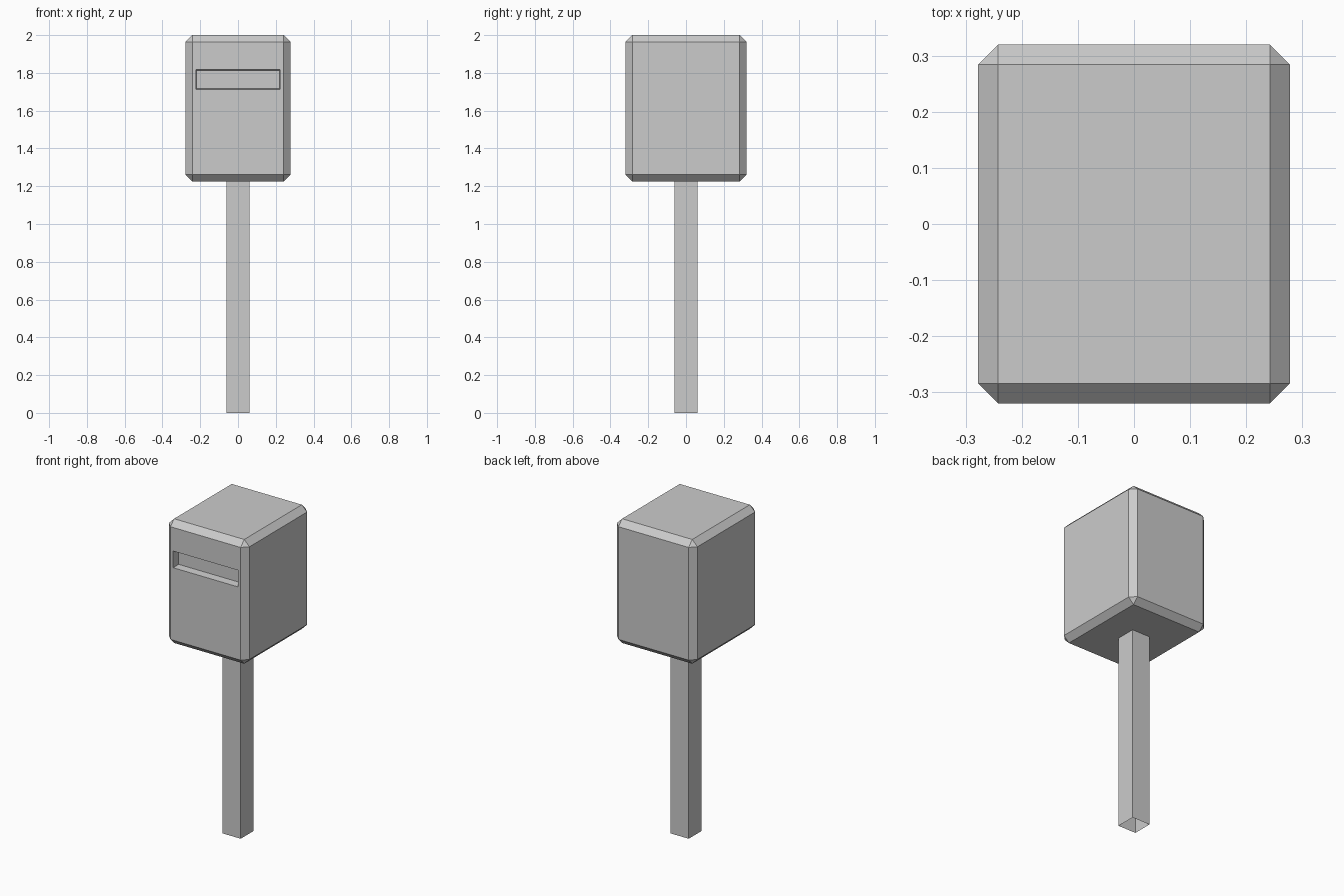
import bpy, bmesh
from mathutils import Matrix, Vector

if "Cube" in bpy.data.objects:
    bpy.data.objects.remove(bpy.data.objects["Cube"])


def box(name, lo, hi, bevel=0.0, back_inset=0.0, drop_bottom=False):
    """Box between two corners, optionally chamfered, tapered towards +y or open below."""
    lo, hi = Vector(lo), Vector(hi)
    bm = bmesh.new()
    bmesh.ops.create_cube(bm, size=1.0, matrix=Matrix.Translation((lo + hi) / 2)
                          @ Matrix.Diagonal((*(hi - lo), 1.0)))
    mid = (lo + hi) / 2
    for v in bm.verts:
        if back_inset and v.co.y > mid.y:
            v.co.x -= back_inset if v.co.x > mid.x else -back_inset
            v.co.z -= back_inset if v.co.z > mid.z else -back_inset
    if bevel:
        bmesh.ops.bevel(bm, geom=bm.edges[:], offset=bevel, segments=1,
                        affect='EDGES', offset_type='OFFSET')
    bm.normal_update()
    if drop_bottom:
        bmesh.ops.delete(bm, geom=[f for f in bm.faces if f.normal.z < -0.9],
                         context='FACES_ONLY')
    mesh = bpy.data.meshes.new(name)
    bm.to_mesh(mesh)
    bm.free()
    obj = bpy.data.objects.new(name, mesh)
    bpy.context.collection.objects.link(obj)
    return obj


# Square post, open at the foot
box("post", (-0.062, -0.062, 0.0), (0.062, 0.062, 1.225), drop_bottom=True)

# Chamfered mailbox body
body = box("mailbox_body", (-0.278, -0.32, 1.225), (0.278, 0.32, 2.0), bevel=0.036)

# Letter slot: shallow recess, slightly narrower at its back
cutter = box("slot_cutter", (-0.227, -0.37, 1.709), (0.227, -0.272, 1.821),
             back_inset=0.008)
cutter.hide_render = True
cutter.hide_set(True)
cut = body.modifiers.new("letter_slot", 'BOOLEAN')
cut.operation = 'DIFFERENCE'
cut.solver = 'EXACT'
cut.object = cutter

bpy.context.view_layer.objects.active = body
body.select_set(True)
bpy.ops.object.modifier_apply(modifier=cut.name)
bpy.data.objects.remove(cutter, do_unlink=True)
